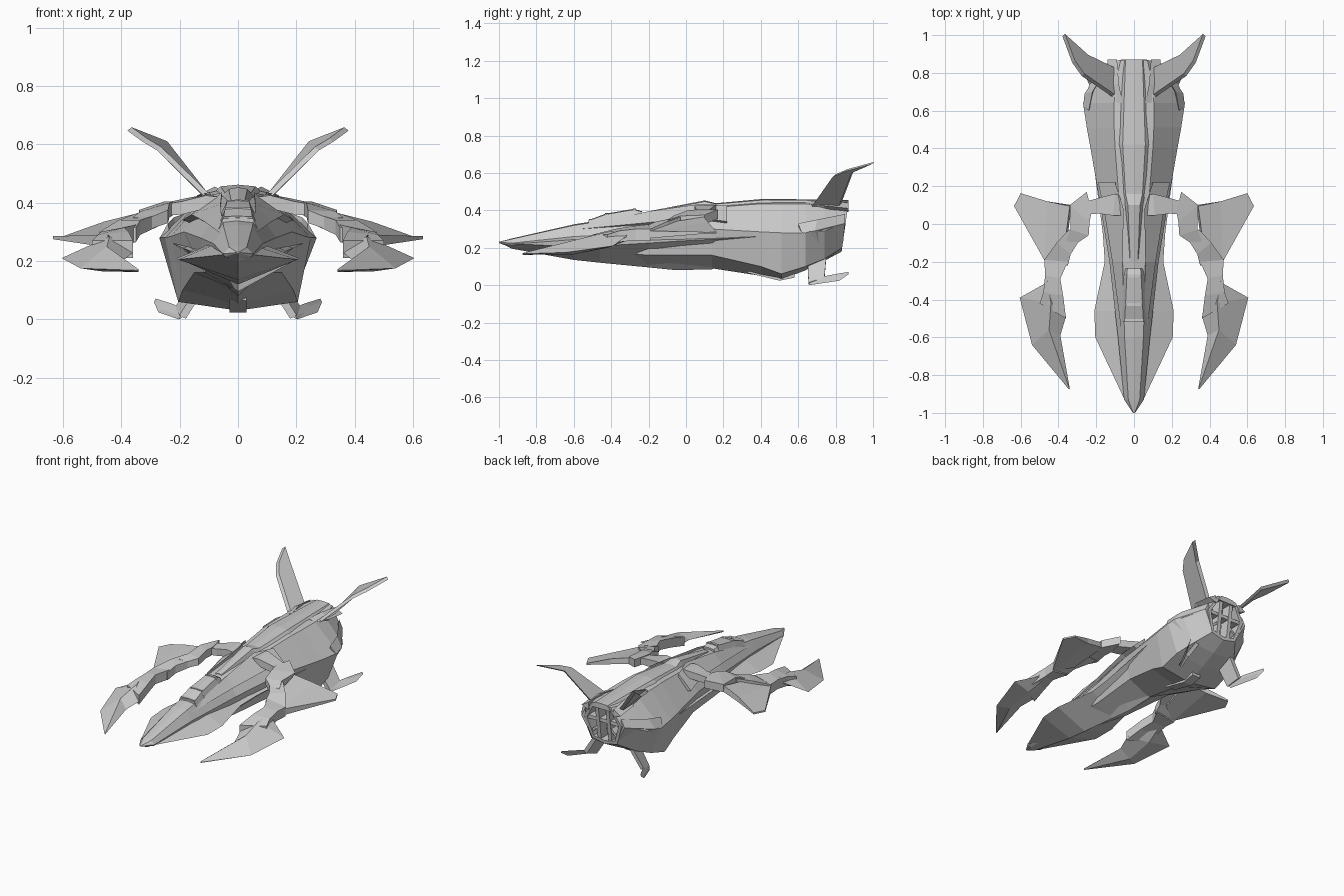
import bpy, bmesh
from mathutils import Vector


def finish(name, bm, mirror):
    bmesh.ops.recalc_face_normals(bm, faces=bm.faces[:])
    me = bpy.data.meshes.new(name)
    bm.to_mesh(me)
    bm.free()
    ob = bpy.data.objects.new(name, me)
    bpy.context.collection.objects.link(ob)
    if mirror:
        ob.modifiers.new("mirror", 'MIRROR')
    return ob


def skin(name, rings, mirror=False, recess=0):
    """Bridge rings of equal point count; optionally recess the last cap."""
    bm = bmesh.new()
    vs = [[bm.verts.new(p) for p in r] for r in rings]
    n = len(vs[0])
    for a, b in zip(vs, vs[1:]):
        for i in range(n):
            j = (i + 1) % n
            bm.faces.new((a[i], a[j], b[j], b[i]))
    bm.faces.new(vs[0])
    cap = bm.faces.new(vs[-1])
    bmesh.ops.recalc_face_normals(bm, faces=bm.faces[:])
    if recess:
        bmesh.ops.inset_region(bm, faces=[cap], thickness=0.022)
        inner = bmesh.ops.extrude_discrete_faces(bm, faces=[cap])['faces']
        for f in inner:
            bmesh.ops.translate(bm, verts=f.verts[:], vec=(0, -recess, 0))
    return finish(name, bm, mirror)


def hull(name, sections, lean=0, recess=0):
    """Symmetric loft; each section is (y, half profile from top to keel)."""
    rings = []
    for k, (y, half) in enumerate(sections):
        s = lean if k == len(sections) - 1 else 0
        pts = half + [(-x, z) for x, z in reversed(half) if x > 0]
        rings.append([(x, y - s * (half[0][1] - z), z) for x, z in pts])
    return skin(name, rings, recess=recess)


def plate(name, pts, offset):
    """Mirrored thin fin: outline extruded by an offset."""
    o = Vector(offset) / 2
    return skin(name, [[Vector(p) - o for p in pts], [Vector(p) + o for p in pts]], True)


def quads(a, b, h):
    """Rectangular limb section between top edge ends a and b, height h."""
    a, b, d = Vector(a), Vector(b), Vector((0, 0, h))
    return [a, b, b - d, a - d]


# Main fuselage with recessed engine opening
hull("fuselage", [
    (-1.0, [(0, .232), (.004, .231), (.006, .229), (.004, .227), (0, .225)]),
    (-.93, [(0, .25), (.03, .247), (.052, .225), (.045, .215), (0, .20)]),
    (-.6, [(0, .325), (.05, .32), (.085, .26), (.075, .2), (0, .15)]),
    (-.2, [(0, .39), (.06, .38), (.13, .28), (.115, .16), (0, .10)]),
    (.14, [(0, .43), (.08, .415), (.185, .30), (.15, .16), (0, .09)]),
    (.40, [(0, .455), (.10, .435), (.23, .285), (.19, .10), (0, .05)]),
    (.51, [(0, .455), (.105, .435), (.25, .28), (.205, .06), (0, .03)]),
    (.64, [(0, .45), (.105, .435), (.27, .28), (.20, .10), (0, .08)]),
    (.74, [(0, .45), (.10, .435), (.235, .29), (.16, .14), (0, .13)]),
    (.87, [(0, .45), (.07, .445), (.135, .335), (.09, .20), (0, .18)]),
], lean=.14, recess=.12)

# Wide blade-shaped chin under the nose
hull("chin", [
    (-.985, [(0, .231), (.008, .228), (0, .222)]),
    (-.93, [(0, .235), (.05, .222), (0, .195)]),
    (-.6, [(0, .27), (.205, .205), (0, .135)]),
    (-.46, [(0, .29), (.21, .21), (0, .12)]),
    (-.2, [(0, .30), (.155, .225), (0, .095)]),
    (-.05, [(0, .30), (.165, .235), (0, .08)]),
    (.14, [(0, .30), (.19, .245), (0, .085)]),
    (.38, [(0, .30), (.222, .26), (0, .17)]),
])

# Dorsal spine
hull("spine", [
    (-.2, [(0, .395), (.02, .39), (.03, .36)]),
    (.1, [(0, .453), (.032, .447), (.055, .40)]),
    (.16, [(0, .438), (.045, .434), (.07, .40)]),
    (.42, [(0, .462), (.06, .456), (.10, .42)]),
    (.87, [(0, .455), (.045, .452), (.07, .42)]),
])

# Cockpit canopy and its raised frame
hull("canopy", [
    (-.52, [(0, .348), (.05, .346), (.065, .31)]),
    (-.43, [(0, .382), (.045, .378), (.062, .33)]),
    (-.28, [(0, .408), (.038, .404), (.06, .36)]),
    (-.235, [(0, .395), (.035, .392), (.055, .36)]),
])
for y, z, w in ((-.51, .355, .058), (-.425, .386, .05), (-.275, .411, .045)):
    hull("canopy_frame", [(y + d, [(0, z), (w * .85, z - .003), (w + .015, z - .06)])
                          for d in (-.008, .008)])

# Long shoulder fairings beside the cockpit
skin("shoulder_fairing", [
    [(.052, -.62, .30), (.06, -.62, .295), (.055, -.62, .285)],
    [(.06, -.2, .395), (.115, -.2, .335), (.06, -.2, .30)],
    [(.055, .08, .435), (.16, .08, .36), (.06, .08, .30)],
    [(.10, .22, .425), (.19, .22, .34), (.08, .22, .30)],
], True)

# Engine grille: uprights, cross bar and braces
for x in (-.038, .038):
    hull_x = [(x - .012, .20), (x + .012, .20), (x + .012, .44), (x - .012, .44)]
    skin("engine_post", [[(px, y - .14 * (.45 - z), z) for px, z in hull_x]
                         for y in (.80, .865)])
skin("engine_crossbar", [quads((-.12, y, .345), (.12, y, .345), .022) for y in (.78, .845)])
skin("engine_brace", [quads((.04, y, .30), (.095, y, .25), .02) for y in (.78, .835)], True)

# Keel block under the tail
skin("keel_block", [quads((-.03, y, .10), (.03, y, .10), h)
                    for y, h in ((.33, .035), (.50, .076), (.58, .06))])

# Jointed arm: shoulder, upper arm, elbow, forearm
skin("arm_root", [
    quads((.07, .045, .42), (.07, .15, .42), .06),
    quads((.11, .045, .425), (.10, .16, .43), .045),
    quads((.19, .055, .405), (.18, .14, .415), .045),
    quads((.25, .05, .395), (.25, .12, .40), .04)], True)
skin("shoulder_joint", [
    quads((.225, .065, .405), (.25, .17, .405), .05),
    quads((.235, .01, .40), (.34, .10, .375), .05),
    quads((.24, -.06, .375), (.335, -.03, .37), .045),
    quads((.30, -.10, .35), (.36, -.09, .35), .04)], True)
skin("upper_arm", [
    quads((.26, -.04, .365), (.345, -.03, .365), .04),
    quads((.335, -.16, .34), (.41, -.10, .34), .05),
    quads((.35, -.22, .315), (.475, -.19, .30), .05)], True)
skin("forearm", [
    quads((.35, -.20, .325), (.475, -.19, .30), .06),
    quads((.39, -.29, .315), (.47, -.27, .30), .06),
    quads((.375, -.38, .30), (.48, -.36, .29), .06),
    quads((.36, -.50, .27), (.50, -.42, .27), .06)], True)

# Faceted claw blade: inner edge, top ridge, outer edge, underside
skin("claw_blade", [
    [(.42, -.31, .27), (.46, -.30, .30), (.48, -.32, .26), (.45, -.31, .24)],
    [(.36, -.49, .23), (.44, -.42, .285), (.605, -.39, .21), (.47, -.42, .20)],
    [(.39, -.59, .205), (.45, -.56, .25), (.54, -.64, .175), (.47, -.60, .165)],
    [(.34, -.87, .168), (.342, -.872, .172), (.345, -.875, .168), (.342, -.872, .162)],
], True)

# Swept elbow fin
skin("elbow_fin", [
    [(.34, .095, .365), (.33, .10, .33), (.36, -.13, .28), (.37, -.13, .33)],
    [(.46, .12, .335), (.46, .12, .30), (.47, -.20, .25), (.47, -.20, .29)],
    [(.60, .163, .285), (.60, .163, .275), (.635, .095, .275), (.635, .095, .285)],
], True)

# Upper tail fins and their root fairings
plate("tail_fin", [(.08, .66, .40), (.27, .79, .585), (.32, .86, .615), (.372, 1.0, .653),
                   (.25, .89, .605), (.105, .82, .42)], (.014, -.012, -.012))
skin("tail_fin_root", [
    [(.06, .64, .445), (.10, .64, .435), (.09, .64, .40)],
    [(.08, .74, .455), (.14, .74, .425), (.09, .74, .39)],
    [(.09, .87, .44), (.14, .87, .41), (.09, .87, .39)]], True)

# Side cheek plates beside the engine
skin("engine_cheek", [
    [(.24, .60, .33), (.268, .62, .28), (.22, .62, .20)],
    [(.22, .70, .35), (.262, .69, .29), (.19, .72, .19)],
    [(.13, .85, .38), (.155, .85, .33), (.10, .84, .23)]], True)

# Lower stabilisers: strut plus swept foot
plate("stabiliser_strut", [(.12, .65, .12), (.19, .655, .008), (.205, .74, .035),
                           (.13, .75, .15)], (.022, 0, .012))
plate("stabiliser_foot", [(.17, .655, .022), (.20, .66, .006), (.27, .82, .03),
                          (.285, .87, .065), (.23, .77, .048)], (-.006, 0, .012))
